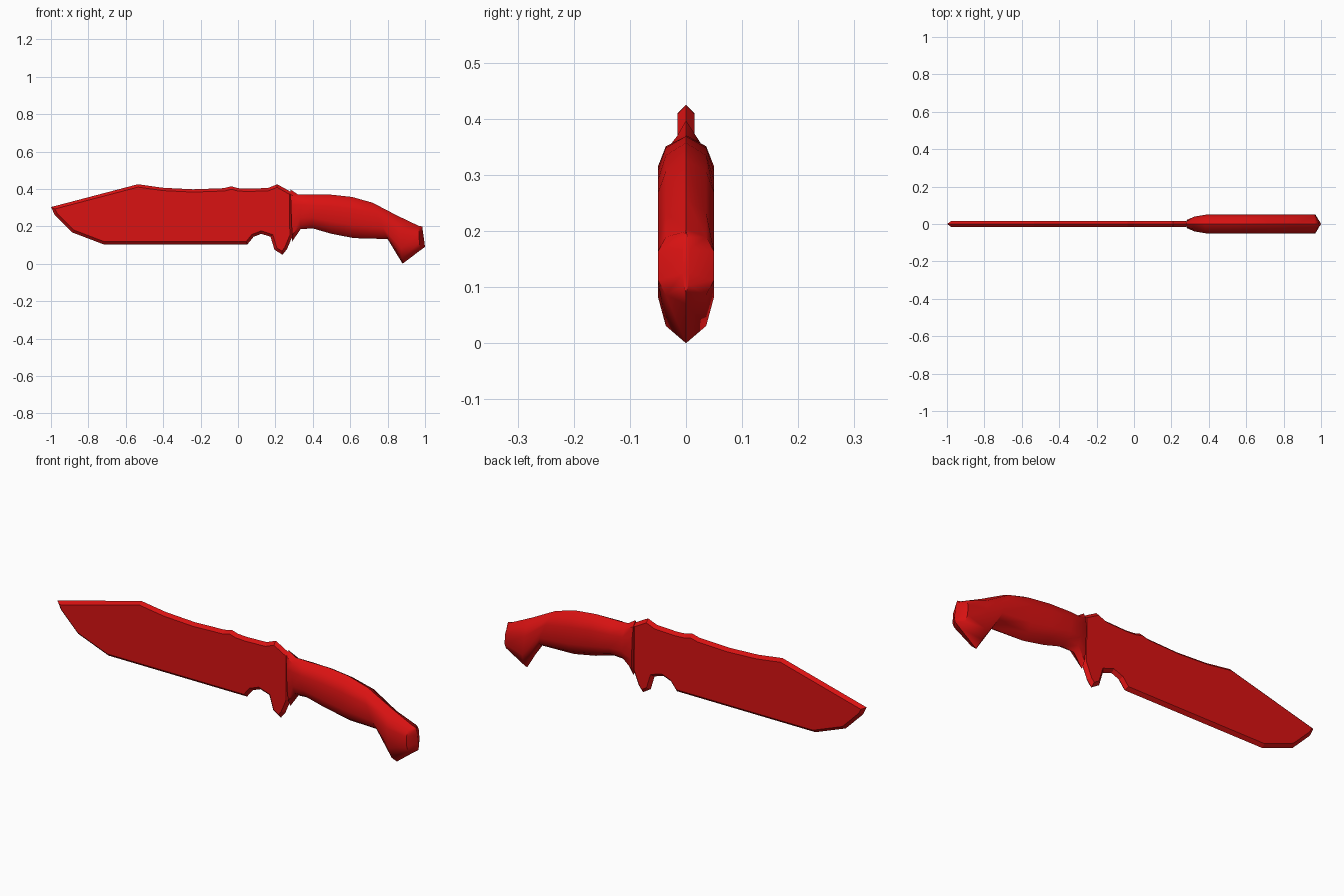
import bpy, bmesh, math
from mathutils import Vector

if "Cube" in bpy.data.objects:
    bpy.data.objects.remove(bpy.data.objects["Cube"])

red = bpy.data.materials.new("red")
red.diffuse_color = (0.7, 0.006, 0.006, 1)
red.use_nodes = True
red.node_tree.nodes["Principled BSDF"].inputs["Base Color"].default_value = red.diffuse_color


def finish(bm, name):
    bmesh.ops.recalc_face_normals(bm, faces=bm.faces)
    mesh = bpy.data.meshes.new(name)
    bm.to_mesh(mesh)
    bm.free()
    ob = bpy.data.objects.new(name, mesh)
    bpy.context.collection.objects.link(ob)
    mesh.materials.append(red)
    return ob


def bridge(bm, a, b):
    n = len(a)
    for i in range(n):
        bm.faces.new((a[i], a[(i + 1) % n], b[(i + 1) % n], b[i]))


def inset(pts, d):
    # mitred inward offset of a counter-clockwise outline
    out = []
    for i, p in enumerate(pts):
        e1 = (p - pts[i - 1]).normalized()
        e2 = (pts[(i + 1) % len(pts)] - p).normalized()
        n1, n2 = Vector((-e1.y, e1.x)), Vector((-e2.y, e2.x))
        out.append(p + (n1 + n2) * d / max(0.5, 1 + n1.dot(n2)))
    return out


# Blade with finger notch and guard: sharp mid-plane outline, inset flat sides
outline = [Vector(p) for p in (
    (-1, .303), (-.98, .262), (-.885, .167), (-.717, .103), (.05, .103),
    (.083, .144), (.125, .16), (.174, .144), (.195, .075), (.238, .048),
    (.262, .078), (.292, .15), (.29, .38), (.21, .425), (.16, .405),
    (.05, .401), (0, .404), (-.035, .414), (-.075, .404), (-.24, .398),
    (-.4, .406), (-.535, .425))]
bm = bmesh.new()
edge = [bm.verts.new((p.x, 0, p.y)) for p in outline]
for y in (-.015, .015):
    side = [bm.verts.new((p.x, y, p.y)) for p in inset(outline, .015)]
    bridge(bm, edge, side)
    bm.faces.new(side)
finish(bm, "blade")

# Handle: ten-sided sections lofted from the collar to the hooked butt
# each station: top point, bottom point, half width
stations = [
    ((.28, .397), (.29, .12), .022),
    ((.32, .371), (.335, .185), .04),
    ((.38, .369), (.4, .189), .05),
    ((.5, .369), (.5, .16), .05),
    ((.61, .357), (.62, .137), .05),
    ((.72, .326), (.8, .132), .05),
    ((.85, .258), (.88, 0), .05),
    ((.965, .203), (.972, .07), .05),
    ((.985, .199), (1.0, .09), .006)]
section = [(0, 0), (.72, .1), (1, .3), (1, .68), (.72, .88),
           (0, 1), (-.72, .88), (-1, .68), (-1, .3), (-.72, .1)]
bm = bmesh.new()
rings = []
for top, bottom, w in stations:
    t, b = Vector((top[0], 0, top[1])), Vector((bottom[0], 0, bottom[1]))
    rings.append([bm.verts.new(t.lerp(b, f) + Vector((0, w * s, 0)))
                  for s, f in section])
for a, b in zip(rings, rings[1:]):
    bridge(bm, a, b)
bm.faces.new(rings[0])
bm.faces.new(rings[-1])
handle = finish(bm, "handle")
bpy.context.view_layer.objects.active = handle
handle.select_set(True)
bpy.ops.object.shade_smooth_by_angle(angle=math.radians(45))
